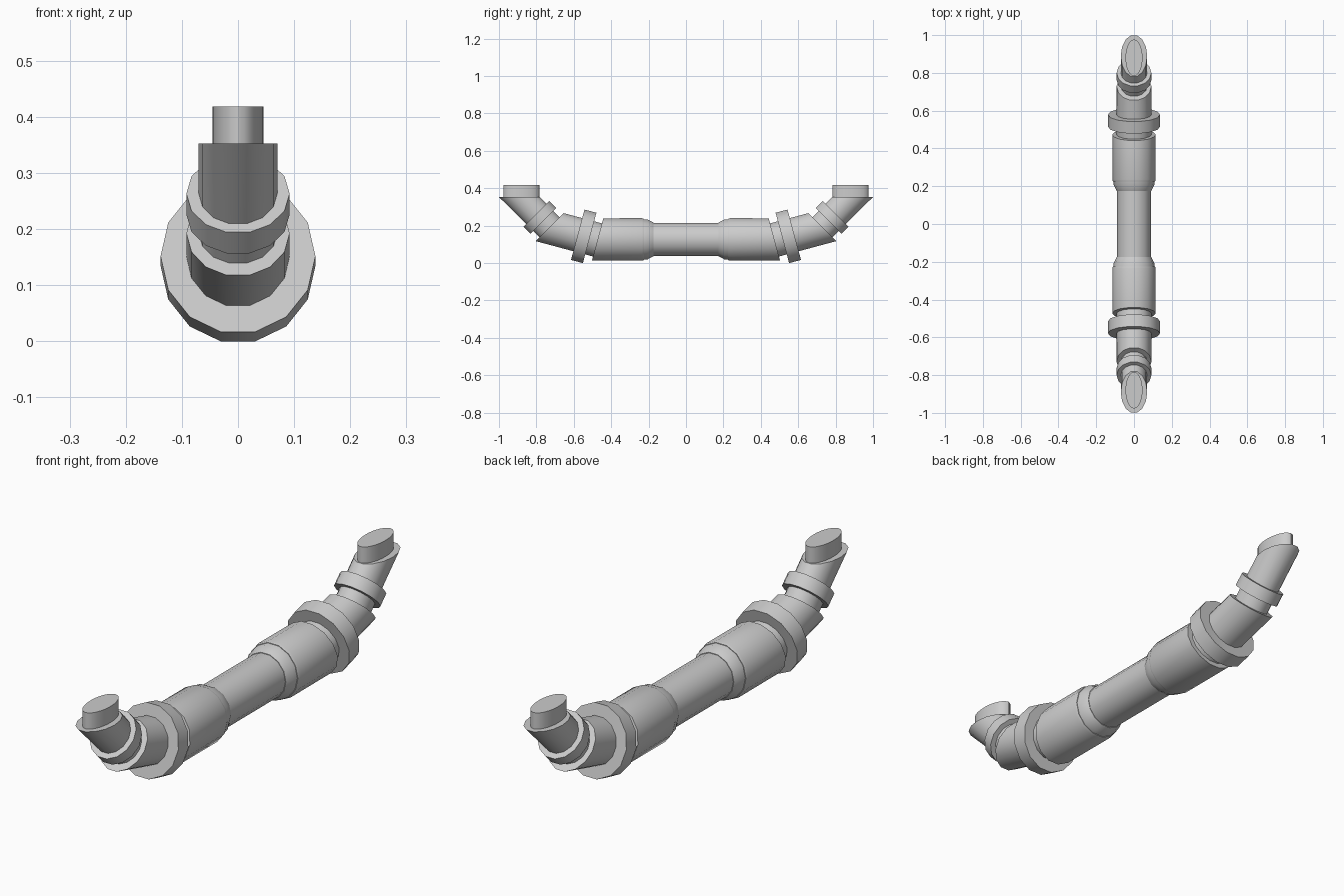
import bpy, bmesh
from math import sin, cos, pi, radians

if "Cube" in bpy.data.objects:
    bpy.data.objects.remove(bpy.data.objects["Cube"])


def loft(name, rings, n=14, mirror=True):
    """Skin rings (y, z, axis elevation, x radius, in-plane radius) into a closed tube."""
    bm = bmesh.new()
    loops = []
    for y, z, elev, rx, rv in rings:
        e = radians(elev)
        loop = []
        for i in range(n):
            t = 2 * pi * i / n
            v = rv * sin(t)
            loop.append(bm.verts.new((rx * cos(t), y - v * sin(e), z + v * cos(e))))
        loops.append(loop)
    for a, b in zip(loops, loops[1:]):
        for i in range(n):
            j = (i + 1) % n
            bm.faces.new((a[i], a[j], b[j], b[i]))
    bm.faces.new(loops[0])
    bm.faces.new(loops[-1])
    bmesh.ops.recalc_face_normals(bm, faces=bm.faces)
    me = bpy.data.meshes.new(name)
    bm.to_mesh(me)
    bm.free()
    ob = bpy.data.objects.new(name, me)
    bpy.context.collection.objects.link(ob)
    bpy.ops.object.select_all(action='DESELECT')
    ob.select_set(True)
    bpy.context.view_layer.objects.active = ob
    bpy.ops.object.shade_smooth_by_angle(angle=radians(30))
    if mirror:
        m = ob.modifiers.new("mirror", 'MIRROR')
        m.use_axis = (False, True, False)
    return ob


def disc(name, y, z, elev, rx, rv, thick):
    """Flat collar centred on a pipe axis."""
    e, h = radians(elev), thick / 2
    return loft(name, [(y + s * h * cos(e), z + s * h * sin(e), elev, rx, rv)
                       for s in (-1, 1)])


Z = 0.1265

# straight middle pipe
loft("middle_pipe", [(-0.19, Z, 0, 0.09, 0.0905), (0.19, Z, 0, 0.09, 0.0905)], mirror=False)

# wider sleeve with tapered collar, outer end cut at 15 degrees
loft("sleeve_collar", [(0.175, Z, 0, 0.092, 0.093), (0.205, Z, 0, 0.107, 0.109),
                       (0.245, Z, 0, 0.11, 0.112)])
loft("sleeve", [(0.225, Z, 0, 0.111, 0.113), (0.235, Z, 0, 0.115, 0.1165),
                (0.4725, Z, 15, 0.115, 0.12)])

# lower bend pipe, rising 15 degrees and mitred at 45
loft("bend_pipe", [(0.45, 0.1175, 15, 0.092, 0.094), (0.73, 0.1925, 45, 0.092, 0.1085)])

# large flange and small ring
disc("flange", 0.547, 0.143, 15, 0.138, 0.143, 0.066)
disc("end_ring", 0.782, 0.2445, 45, 0.092, 0.1, 0.053)

# upturned end pipe, cut level at the top
loft("end_pipe", [(0.715, 0.1775, 45, 0.07, 0.077), (0.89, 0.3525, 90, 0.07, 0.112)])

# oval plug standing in the end pipe
loft("end_plug", [(0.88, 0.335, 90, 0.045, 0.097), (0.88, 0.418, 90, 0.045, 0.097)], n=24)
